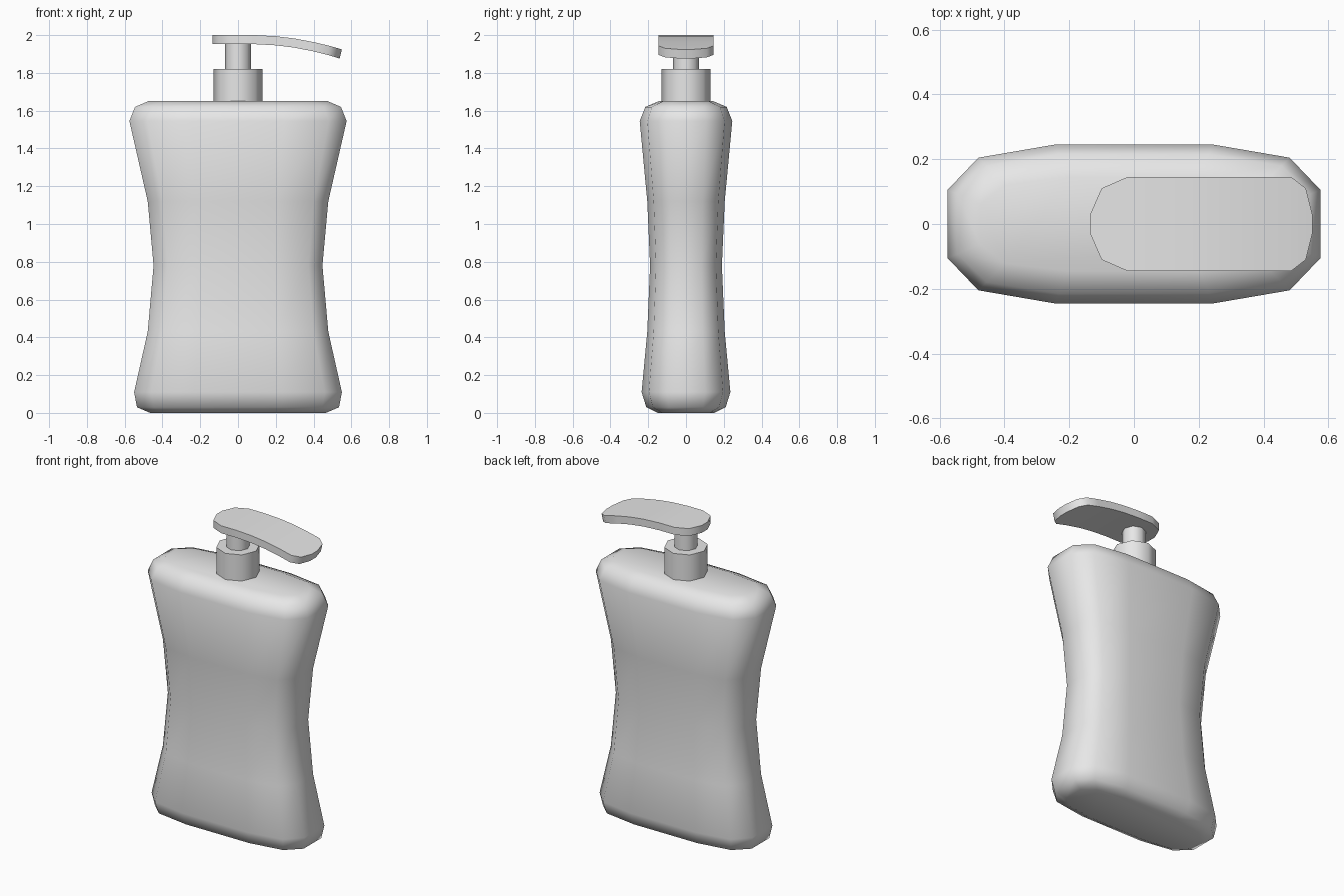
import bpy, bmesh, math

cube = bpy.data.objects.get("Cube")
if cube:
    bpy.data.objects.remove(cube, do_unlink=True)

grey = bpy.data.materials.new("plain_grey")
grey.use_nodes = True
grey.diffuse_color = (0.8, 0.8, 0.8, 1)
grey.node_tree.nodes["Principled BSDF"].inputs["Base Color"].default_value = (0.8, 0.8, 0.8, 1)


def loft(name, rings, smooth_angle):
    """Skin a stack of equal rings, cap both ends and shade it."""
    bm = bmesh.new()
    loops = [[bm.verts.new(p) for p in ring] for ring in rings]
    n = len(loops[0])
    for a, b in zip(loops, loops[1:]):
        for i in range(n):
            j = (i + 1) % n
            bm.faces.new((a[i], a[j], b[j], b[i]))
    bm.faces.new(loops[0])
    bm.faces.new(loops[-1])
    bmesh.ops.recalc_face_normals(bm, faces=bm.faces)
    mesh = bpy.data.meshes.new(name)
    bm.to_mesh(mesh)
    bm.free()
    mesh.materials.append(grey)
    obj = bpy.data.objects.new(name, mesh)
    bpy.context.collection.objects.link(obj)
    bpy.ops.object.select_all(action='DESELECT')
    obj.select_set(True)
    bpy.context.view_layer.objects.active = obj
    bpy.ops.object.shade_smooth_by_angle(angle=math.radians(smooth_angle))
    return obj


def octagon(radius, z):
    return [(radius * math.cos(i * math.pi / 4), radius * math.sin(i * math.pi / 4), z)
            for i in range(8)]


# Bottle body: a twelve-sided section, pinched at the waist
quarter = [(1, 0.43), (0.835, 0.835), (0.425, 1)]
half = quarter + [(-x, y) for x, y in reversed(quarter)]
section = half + [(-x, -y) for x, y in half]
levels = [  # height, half width, half depth
    (0.0, 0.465, 0.15), (0.03, 0.535, 0.21), (0.11, 0.55, 0.235),
    (0.43, 0.478, 0.205), (0.78, 0.447, 0.19), (1.12, 0.478, 0.205),
    (1.545, 0.575, 0.245), (1.62, 0.545, 0.215), (1.65, 0.475, 0.145),
]
loft("bottle_body", [[(x * w, y * d, z) for x, y in section] for z, w, d in levels], 80)

# Collar and pump neck
loft("collar", [octagon(0.13, 1.64), octagon(0.13, 1.82)], 50)
loft("pump_neck", [octagon(0.07, 1.81), octagon(0.07, 1.97)], 50)

# Pump handle: a rounded plate drooping towards its spout end
columns = [  # position, half width, top height
    (-0.135, 0.03, 2.0), (-0.10, 0.11, 2.0), (-0.02, 0.145, 2.0),
    (0.09, 0.145, 2.0), (0.2, 0.145, 1.994), (0.3, 0.145, 1.982),
    (0.4, 0.145, 1.963), (0.485, 0.145, 1.943), (0.53, 0.11, 1.93),
    (0.55, 0.03, 1.924),
]
rings = []
for x, w, top in columns:
    low_x, low_z = x - (2 - top) * 0.16, top - 0.048
    rings.append([(x, -w, top), (x, w, top), (low_x, w, low_z), (low_x, -w, low_z)])
loft("pump_handle", rings, 45)
